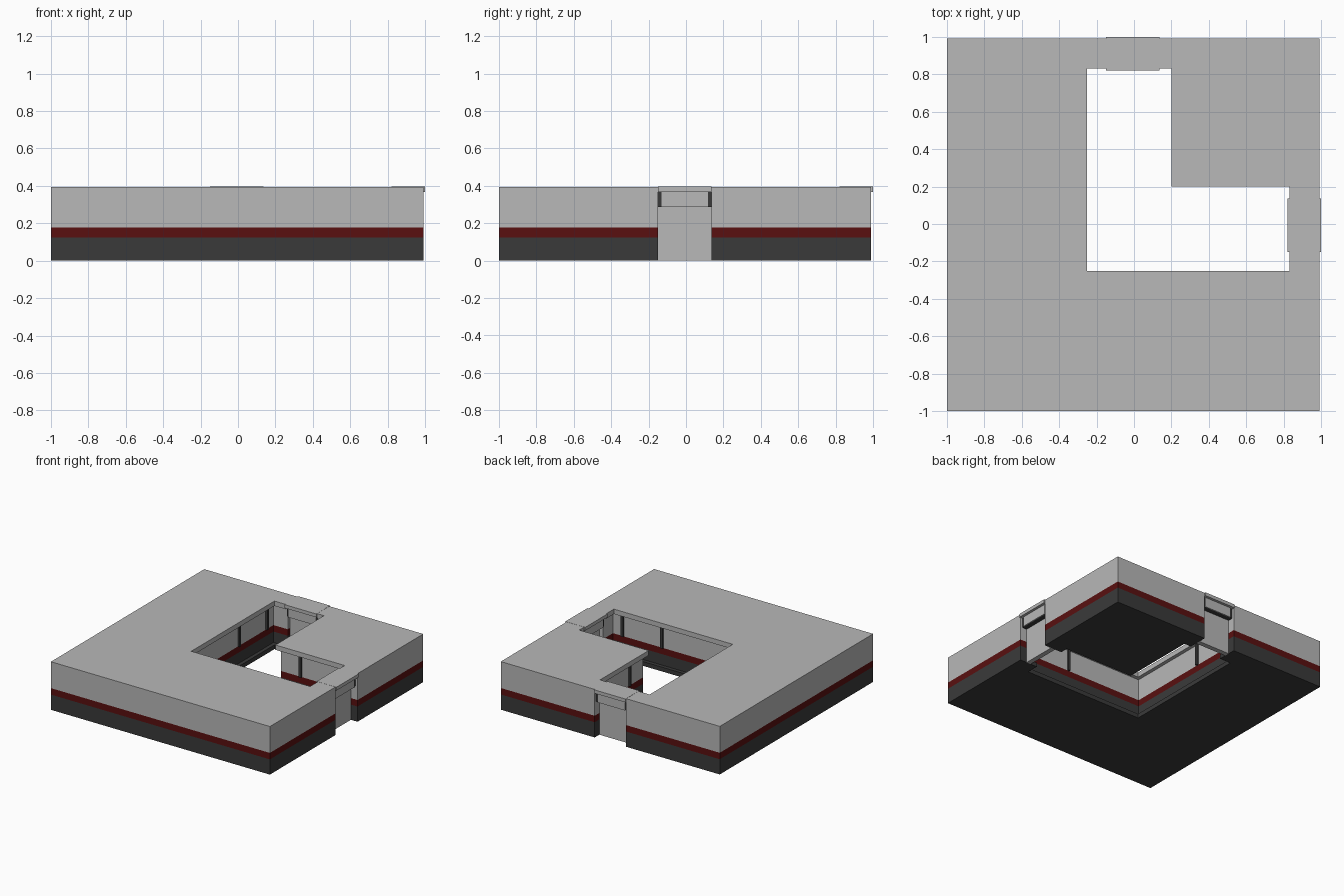
import bpy, bmesh

if "Cube" in bpy.data.objects:
    bpy.data.objects.remove(bpy.data.objects["Cube"])

def material(name, rgb):
    m = bpy.data.materials.new(name)
    m.diffuse_color = (*rgb, 1)
    m.use_nodes = True
    m.node_tree.nodes["Principled BSDF"].inputs["Base Color"].default_value = m.diffuse_color
    return m

GREY = material("wall_grey", (0.48, 0.48, 0.48))
RED = material("band_red", (0.10, 0.005, 0.005))
DARK = material("base_dark", (0.042, 0.042, 0.042))
MATS = [GREY, RED, DARK]
H, IN, OUT = 0.395, 0.83, 0.99      # height, inner and outer end of the doorways
D0, D1 = -0.15, 0.137               # doorway sides

def finish(name, bm, mats):
    bmesh.ops.recalc_face_normals(bm, faces=bm.faces)
    me = bpy.data.meshes.new(name)
    bm.to_mesh(me)
    bm.free()
    for m in mats:
        me.materials.append(m)
    ob = bpy.data.objects.new(name, me)
    bpy.context.collection.objects.link(ob)

def box(name, x, y, z, mat, swap=False):
    """Box from ranges; swap mirrors it across the x = y diagonal."""
    if swap:
        x, y = y, x
    bm = bmesh.new()
    bmesh.ops.create_cube(bm, size=1)
    for v in bm.verts:
        v.co = [r[0] if c < 0 else r[1] for c, r in zip(v.co, (x, y, z))]
    finish(name, bm, [mat])

# wall section: (recess of the corridor side, height, material of the step below)
STEPS = [(0, 0, 2), (0, 0.035, 2), (0.03, 0.035, 2), (0.03, 0.125, 2),
         (0.03, 0.178, 1), (0.03, 0.355, 0), (0, 0.355, 0), (0, H, 0)]
SPLIT = (0.125, 0.178)

def wall_block(name, outline):
    bm = bmesh.new()
    rings = [[bm.verts.new((x, y, z)) for x, y in outline(r)] for r, z, _ in STEPS]
    n = len(rings[0])
    for a, b, step in zip(rings, rings[1:], STEPS[1:]):
        for i in range(n):
            j = (i + 1) % n
            f = bm.faces.new((a[i], a[j], b[j], b[i]))
            f.material_index = step[2]
    bm.faces.new(rings[0]).material_index = 2
    bm.faces.new(rings[-1]).material_index = 0
    # drop the empty slivers at ledges on sides that are not recessed
    bmesh.ops.remove_doubles(bm, verts=bm.verts, dist=1e-5)
    finish(name, bm, MATS)

# small corner block inside the bend
wall_block("inner_corner_block", lambda r: [
    (OUT, D1), (OUT, OUT), (D1, OUT), (D1, IN + r), (0.2 + r, IN + r),
    (0.2 + r, 0.2 + r), (IN + r, 0.2 + r), (IN + r, D1)])

# large block around the outside of the bend
wall_block("outer_corner_block", lambda r: [
    (-1, -1), (OUT, -1), (OUT, D0), (IN + r, D0), (IN + r, -0.25 - r),
    (-0.25 - r, -0.25 - r), (-0.25 - r, IN + r), (D0, IN + r), (D0, OUT), (-1, OUT)])

for swap, side in ((False, "right"), (True, "back")):
    # closed door with its lintel and cap
    box(side + "_door", (0.89, 0.93), (D0, D1), (0, 0.30), GREY, swap)
    box(side + "_lintel", (0.85, 0.97), (D0, D1), (0.288, 0.368), DARK, swap)
    for x, part in ((0.842, "inner"), (0.97, "outer")):
        box(f"{side}_lintel_{part}_plate", (x, x + 0.008), (-0.13, 0.117),
            (0.288, 0.368), GREY, swap)
    box(side + "_lintel_cap", (0.82, 1.0), (D0, D1), (0.368, H + 0.001), GREY, swap)
    # ribs on the corridor walls
    for i, x in enumerate((0.40, 0.76)):
        for y, part in ((-0.282, "outer"), (0.215, "inner")):
            box(f"{side}_{part}_rib_{i}", (x, x + 0.02), (y, y + 0.017),
                (0.178, 0.355), DARK, swap)
